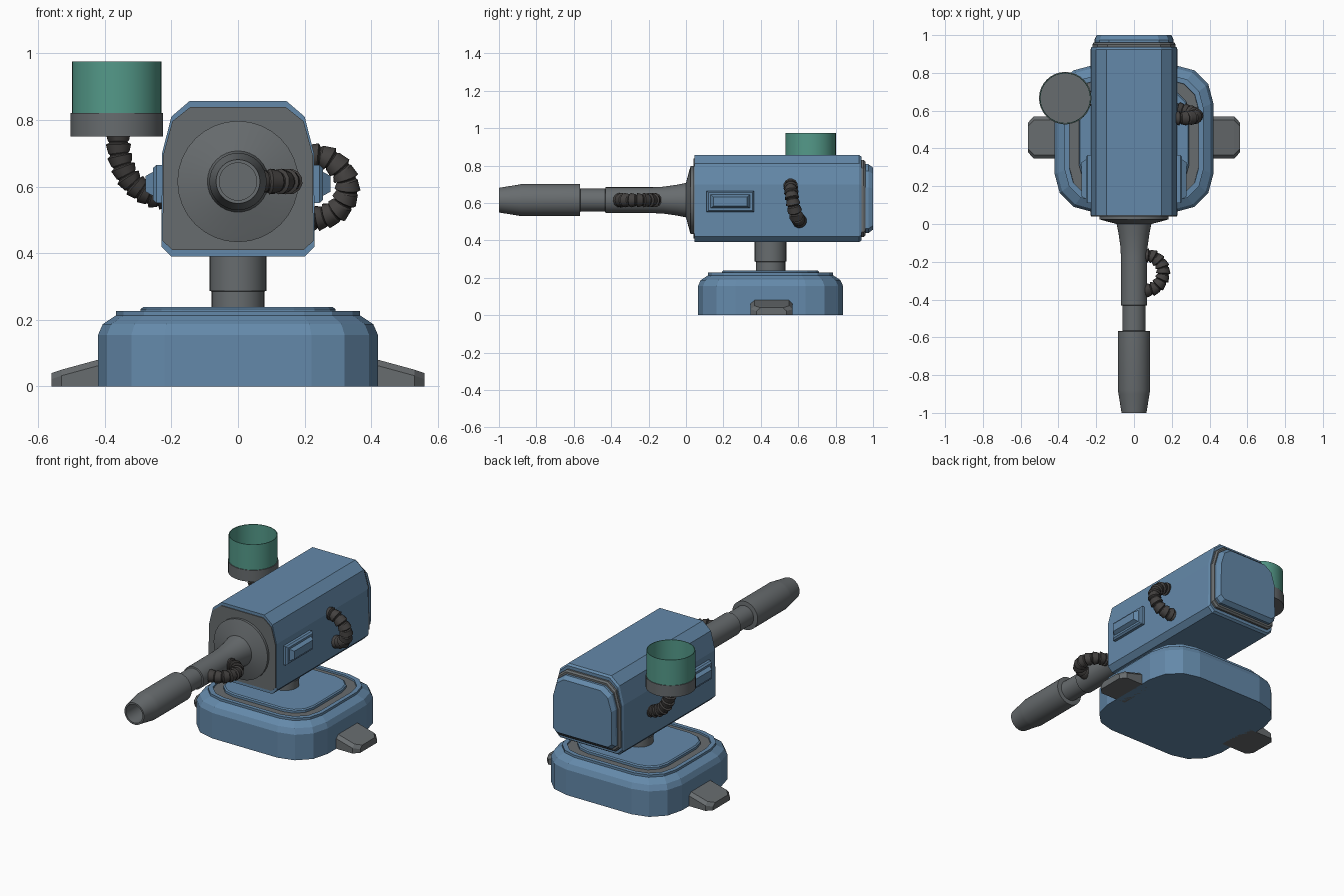
import bpy, bmesh, math
from mathutils import Vector

if "Cube" in bpy.data.objects:
    bpy.data.objects.remove(bpy.data.objects["Cube"])


def material(name, rgb):
    m = bpy.data.materials.new(name)
    m.diffuse_color = (*rgb, 1)
    m.use_nodes = True
    m.node_tree.nodes["Principled BSDF"].inputs["Base Color"].default_value = m.diffuse_color
    return m


BLUE = material("steel_blue", (0.127, 0.250, 0.400))
GREY = material("metal_grey", (0.137, 0.150, 0.157))
DARK = material("hose_dark", (0.056, 0.052, 0.050))
GREEN = material("glass_green", (0.088, 0.320, 0.250))


def loft(name, sections, mat, smooth=True, caps=True):
    """Skin a list of equal-length point rings."""
    bm = bmesh.new()
    rings = [[bm.verts.new(p) for p in s] for s in sections]
    n = len(rings[0])
    for a, b in zip(rings, rings[1:]):
        for i in range(n):
            j = (i + 1) % n
            bm.faces.new((a[i], a[j], b[j], b[i]))
    if caps:
        bm.faces.new(rings[0])
        bm.faces.new(rings[-1])
    bmesh.ops.recalc_face_normals(bm, faces=bm.faces[:])
    me = bpy.data.meshes.new(name)
    bm.to_mesh(me)
    bm.free()
    me.materials.append(mat)
    ob = bpy.data.objects.new(name, me)
    bpy.context.collection.objects.link(ob)
    if smooth:
        bpy.ops.object.select_all(action='DESELECT')
        ob.select_set(True)
        bpy.context.view_layer.objects.active = ob
        bpy.ops.object.shade_smooth_by_angle(angle=math.radians(30))
    return ob


def lathe(name, profile, center, axis, mat, n=32, caps=True):
    """profile: (radius, position along axis)."""
    secs = []
    for r, t in profile:
        ring = []
        for i in range(n):
            a = 2 * math.pi * i / n
            u, v = r * math.cos(a), r * math.sin(a)
            if axis == 'z':
                ring.append((center[0] + u, center[1] + v, t))
            else:
                ring.append((center[0] + u, t, center[1] + v))
        secs.append(ring)
    return loft(name, secs, mat, True, caps)


def rounded(inset, z, hx=0.42, hy=0.388, r=0.2, cy=0.452, seg=3):
    """Rounded rectangle ring in plan."""
    r2 = r - inset * 0.6
    pts = []
    for k, (sx, sy) in enumerate(((1, 1), (-1, 1), (-1, -1), (1, -1))):
        for i in range(seg + 1):
            a = math.pi / 2 * (k + i / seg)
            pts.append((sx * (hx - inset - r2) + r2 * math.cos(a),
                        cy + sy * (hy - inset - r2) + r2 * math.sin(a), z))
    return pts


# base with rim, recessed grey groove and raised top plate
loft("base", [rounded(i, z) for i, z in (
    (0, 0), (0, 0.155), (0.014, 0.187), (0.053, 0.213), (0.053, 0.227),
    (0.078, 0.227), (0.080, 0.214))], BLUE, False)
loft("base_groove", [rounded(0.079, 0.212), rounded(0.079, 0.218)], GREY, False)
loft("base_top_plate", [rounded(0.128, 0.214), rounded(0.128, 0.232),
                        rounded(0.135, 0.238)], BLUE, False)

# side feet
for s, side in ((-1, "left"), (1, "right")):
    secs = []
    for x, h, z in ((0.36, 0.112, 0.098), (0.42, 0.112, 0.080),
                    (0.53, 0.112, 0.050), (0.56, 0.080, 0.040)):
        secs.append([(s * x, 0.458 + y, zz) for y, zz in (
            (-h, 0), (-h, z - 0.018), (-h + 0.02, z),
            (h - 0.02, z), (h, z - 0.018), (h, 0))])
    loft("foot_" + side, secs, GREY, False)

# neck
lathe("neck", [(0.079, 0.225), (0.079, 0.285), (0.085, 0.287), (0.085, 0.40)],
      (0, 0.452), 'z', GREY, 24)

# turret body, front plate and stepped rear cap
HALF = ((0.145, 0.857), (0.200, 0.810), (0.228, 0.70), (0.230, 0.42), (0.200, 0.39))
OUT = list(HALF) + [(-x, z) for x, z in reversed(HALF)]


def hull(y, sx=1.0, sz=1.0, cz=0.622):
    return [(x * sx, y, cz + (z - cz) * sz) for x, z in OUT]


loft("body", [hull(0.045), hull(0.925), hull(0.938, 0.975, 0.96)], BLUE, False)
loft("front_plate", [hull(0.040, 0.985, 0.92, 0.632), hull(0.048, 0.985, 0.92, 0.632)],
     GREY, False)
loft("rear_gasket", [hull(0.93, 0.96, 0.88), hull(0.95, 0.96, 0.88),
                     hull(0.96, 0.93, 0.84)], GREY, False)
loft("rear_cap", [hull(0.95, 0.91, 0.79), hull(0.975, 0.91, 0.79),
                  hull(1.0, 0.86, 0.71)], BLUE, False)

# side panels: bevelled plate with a raised block
for s, side in ((-1, "left"), (1, "right")):
    def rect(x, hy, hz):
        return [(s * x, 0.237 + a * hy, 0.608 + b * hz)
                for a, b in ((-1, -1), (1, -1), (1, 1), (-1, 1))]
    loft("side_panel_" + side, [rect(x, hy, hz) for x, hy, hz in (
        (0.215, 0.127, 0.057), (0.245, 0.127, 0.057), (0.255, 0.118, 0.048),
        (0.255, 0.105, 0.036), (0.277, 0.090, 0.024))], BLUE, False)

# barrel with flange, thin sleeve and hollow muzzle
AX = (0, 0.615)
lathe("barrel", [(0.182, 0.045), (0.182, 0.025), (0.160, 0.018), (0.092, 0.0),
                 (0.082, -0.05), (0.072, -0.12), (0.069, -0.18), (0.069, -0.43),
                 (0.061, -0.432), (0.061, -0.58)], AX, 'y', GREY)
lathe("muzzle", [(0.060, -0.565), (0.086, -0.568), (0.086, -0.88), (0.082, -0.90),
                 (0.066, -1.0), (0.056, -1.0), (0.056, -0.80)], AX, 'y', GREY)


def hose(name, pts, ribs, r=0.036, n=12):
    """Ribbed hose swept along a smooth path."""
    P = [Vector(p) for p in pts]
    P = [2 * P[0] - P[1]] + P + [2 * P[-1] - P[-2]]

    def at(t):
        i = min(int(t), len(P) - 4)
        f = t - i
        a, b, c, d = P[i:i + 4]
        return 0.5 * (2 * b + (c - a) * f + (2 * a - 5 * b + 4 * c - d) * f * f
                      + (3 * b - a - 3 * c + d) * f ** 3)

    secs, m = [], len(pts) - 1
    ref = (P[2] - P[1]).orthogonal()
    for k in range(ribs):
        for f, rad in ((0, 0.80), (0.12, 0.92), (0.80, 1.08), (0.92, 0.82)):
            t = m * (k + f) / ribs
            c = at(t)
            tan = (at(min(t + 0.02, m)) - at(max(t - 0.02, 0))).normalized()
            ref = (ref - tan * ref.dot(tan)).normalized()
            bi = tan.cross(ref)
            secs.append([c + r * rad * (ref * math.cos(2 * math.pi * i / n)
                         + bi * math.sin(2 * math.pi * i / n)) for i in range(n)])
    loft(name, secs, DARK)


hose("body_hose", [(0.21, 0.56, 0.695), (0.27, 0.56, 0.685), (0.317, 0.565, 0.64),
                   (0.328, 0.575, 0.585), (0.30, 0.59, 0.53), (0.25, 0.605, 0.507),
                   (0.21, 0.61, 0.50)], 10)
hose("barrel_hose", [(0.05, -0.165, 0.615), (0.105, -0.175, 0.615),
                     (0.148, -0.22, 0.615), (0.152, -0.28, 0.615),
                     (0.115, -0.335, 0.615), (0.05, -0.355, 0.615)], 9)
hose("lamp_hose", [(-0.21, 0.665, 0.565), (-0.27, 0.665, 0.578),
                   (-0.325, 0.665, 0.62), (-0.355, 0.665, 0.69),
                   (-0.36, 0.665, 0.77)], 9)

# canister: grey holder with a stub inside, open green cup
C = (-0.364, 0.666)
lathe("canister_holder", [(0.139, 0.75), (0.139, 0.82)], C, 'z', GREY)
lathe("canister_stub", [(0.038, 0.81), (0.038, 0.826)], C, 'z', GREY, 16)
lathe("canister_cup", [(0.135, 0.815), (0.135, 0.975), (0.131, 0.975), (0.131, 0.815)],
      C, 'z', GREEN, 32, False)
